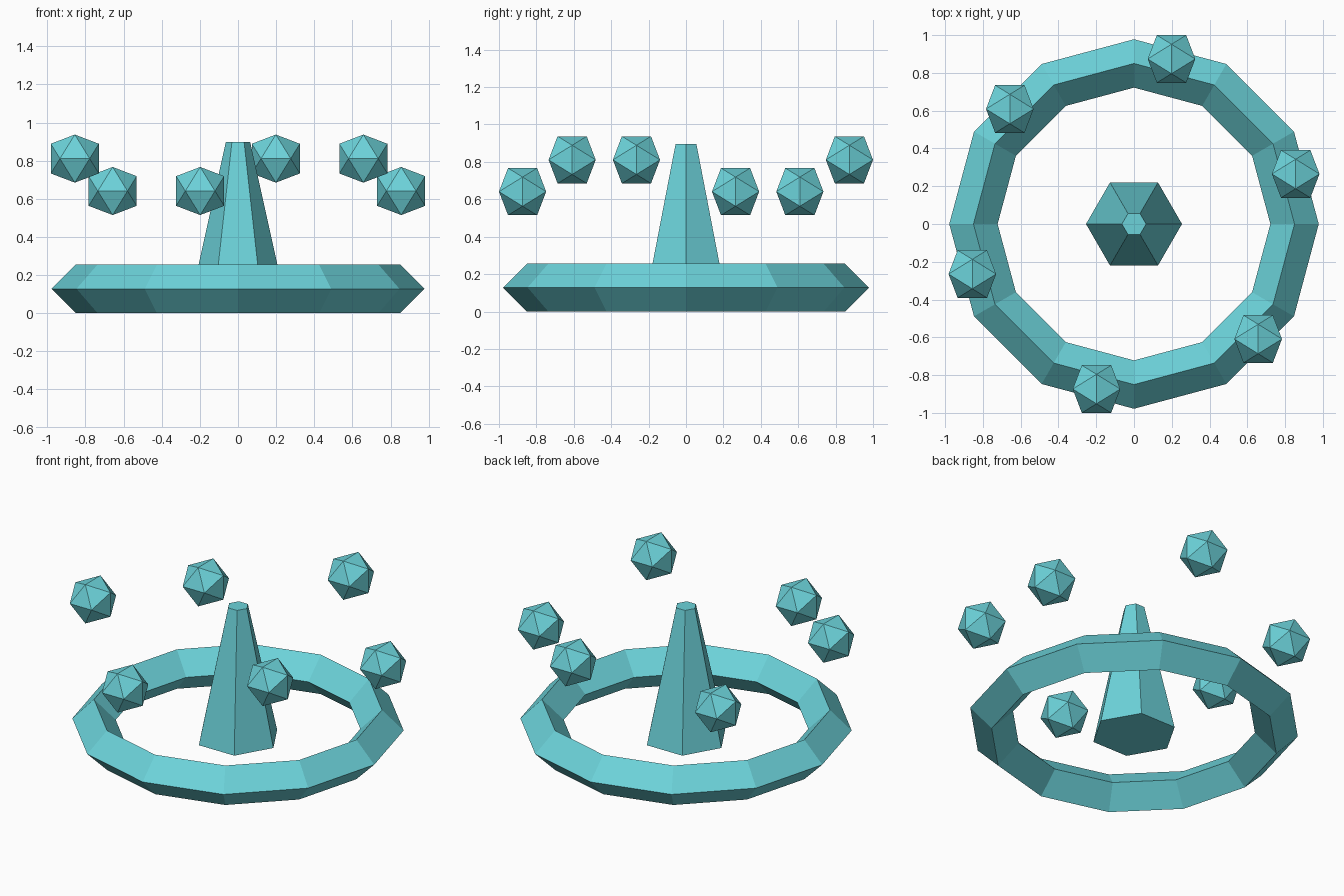
import bpy, bmesh
from math import cos, sin, pi, radians

if "Cube" in bpy.data.objects:
    bpy.data.objects.remove(bpy.data.objects["Cube"], do_unlink=True)

COLOR = (0.15, 0.65, 0.70, 1.0)
teal = bpy.data.materials.new("pale_teal")
teal.use_nodes = True
teal.diffuse_color = COLOR
teal.node_tree.nodes["Principled BSDF"].inputs["Base Color"].default_value = COLOR


def finish(name, bm, location=(0, 0, 0)):
    bmesh.ops.recalc_face_normals(bm, faces=bm.faces[:])
    mesh = bpy.data.meshes.new(name)
    bm.to_mesh(mesh)
    bm.free()
    mesh.materials.append(teal)
    obj = bpy.data.objects.new(name, mesh)
    obj.location = location
    bpy.context.collection.objects.link(obj)
    return obj


def ring_of_points(bm, radius, z, sides):
    return [bm.verts.new((radius * cos(2 * pi * i / sides),
                          radius * sin(2 * pi * i / sides), z)) for i in range(sides)]


def bridge(bm, a, b):
    n = len(a)
    for i in range(n):
        j = (i + 1) % n
        bm.faces.new((a[i], a[j], b[j], b[i]))


# Base ring: twelve segments with a diamond cross-section
MAJOR, MINOR = 0.85, 0.128
bm = bmesh.new()
loops = [ring_of_points(bm, MAJOR + MINOR * dr, MINOR * (1 + dz), 12)
         for dr, dz in ((1, 0), (0, 1), (-1, 0), (0, -1))]
for k in range(4):
    bridge(bm, loops[k], loops[(k + 1) % 4])
finish("base_ring", bm)

# Central spire: tapered six-sided column with flat caps
bm = bmesh.new()
bottom = ring_of_points(bm, 0.254, 0.043, 6)
top = ring_of_points(bm, 0.064, 0.897, 6)
bridge(bm, bottom, top)
bm.faces.new(bottom[::-1])
bm.faces.new(top)
finish("central_spire", bm)


# Floating gems: icosahedra as the hull of three crossed golden rectangles
def gem(name, location, reach=0.126):
    short = reach / ((1 + 5 ** 0.5) / 2)
    bm = bmesh.new()
    for s in (-1, 1):
        for t in (-1, 1):
            a, b = s * reach, t * short
            for co in ((a, 0, b), (0, b, a), (b, a, 0)):
                bm.verts.new(co)
    bmesh.ops.convex_hull(bm, input=bm.verts[:])
    finish(name, bm, location)


# Six gems circle the spire at alternating heights
for i in range(6):
    angle = radians(17.2 + 60 * i)
    height = 0.811 if i % 2 else 0.641
    gem(f"floating_gem_{i + 1}", (0.896 * cos(angle), 0.896 * sin(angle), height))
